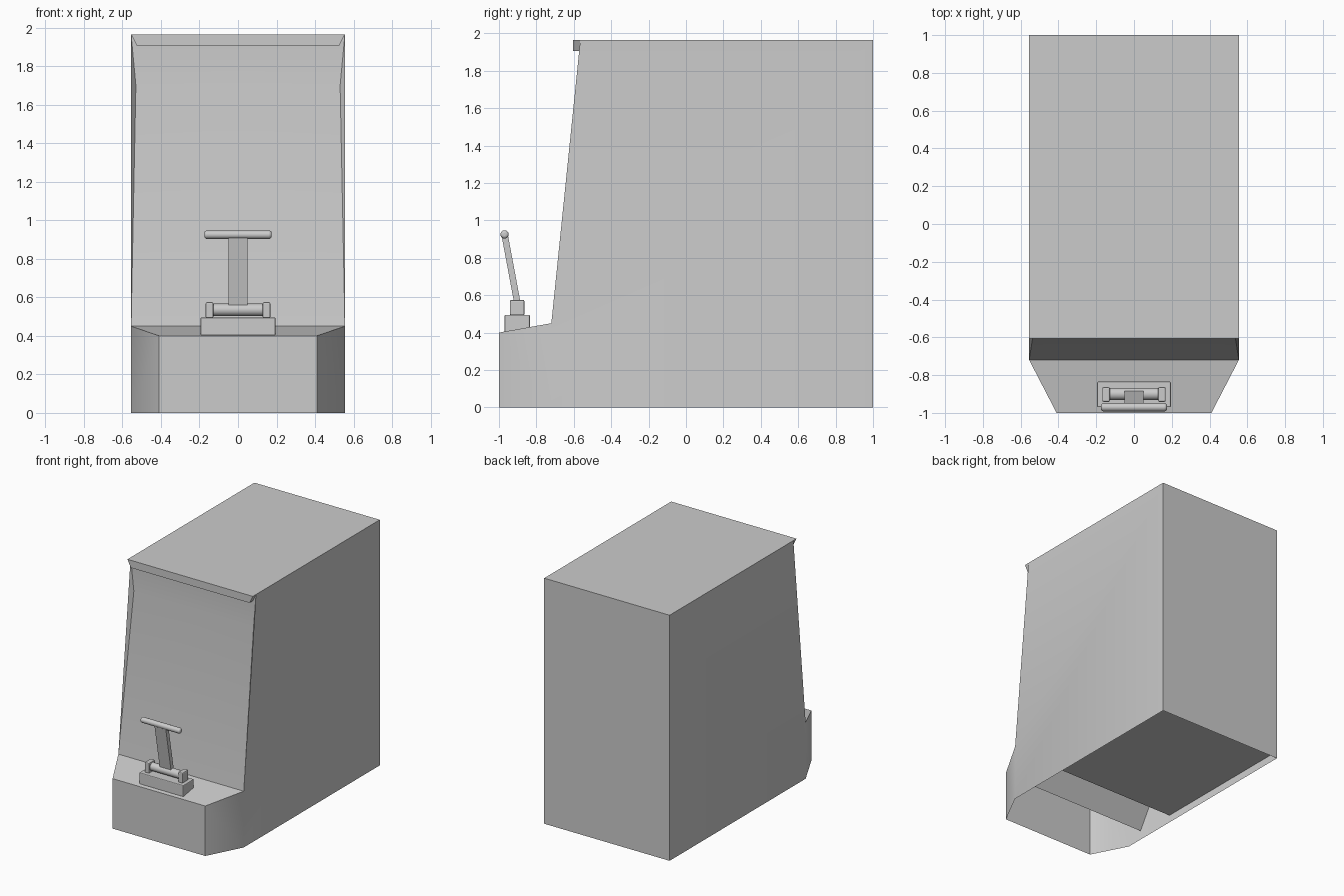
import bpy, bmesh, math
from mathutils import Matrix, Vector

if "Cube" in bpy.data.objects:
    bpy.data.objects.remove(bpy.data.objects["Cube"])


def add_object(name, bm, smooth=None, bevel=0, mirror=False):
    me = bpy.data.meshes.new(name)
    bm.to_mesh(me)
    bm.free()
    ob = bpy.data.objects.new(name, me)
    bpy.context.collection.objects.link(ob)
    bpy.ops.object.select_all(action='DESELECT')
    ob.select_set(True)
    bpy.context.view_layer.objects.active = ob
    if smooth:
        bpy.ops.object.shade_smooth_by_angle(angle=math.radians(smooth))
    if mirror:
        m = ob.modifiers.new("mirror", 'MIRROR')
        m.use_clip = True
    if bevel:
        b = ob.modifiers.new("bevel", 'BEVEL')
        b.width, b.segments = bevel, 2
    return ob


def half_shell(name, points, faces, smooth=None):
    # right half only; the mirror modifier makes the left half
    bm = bmesh.new()
    v = {k: bm.verts.new(p) for k, p in points.items()}
    for f in faces:
        bm.faces.new([v[k] for k in f.split()])
    bmesh.ops.recalc_face_normals(bm, faces=bm.faces)
    return add_object(name, bm, smooth, mirror=True)


def box(name, lo, hi, bevel=0, tilt=0):
    lo, hi = Vector(lo), Vector(hi)
    bm = bmesh.new()
    bmesh.ops.create_cube(bm, size=1, matrix=Matrix.Translation((lo + hi) / 2)
                          @ Matrix.Rotation(tilt, 4, 'X')
                          @ Matrix.Diagonal((*(hi - lo), 1)))
    return add_object(name, bm, bevel=bevel)


def rod(name, y, z, r, half, bevel=0):
    bm = bmesh.new()
    bmesh.ops.create_cone(bm, cap_ends=True, segments=20, radius1=r, radius2=r, depth=2 * half,
                          matrix=Matrix.Translation((0, y, z)) @ Matrix.Rotation(math.pi / 2, 4, 'Y'))
    ob = add_object(name, bm, 40)
    if bevel:
        b = ob.modifiers.new("rounded_ends", 'BEVEL')
        b.width, b.segments = bevel, 4
    return ob


W, TOP = 0.555, 1.965

# cabinet shell with chamfered base, sloping deck and recessed front panel
half_shell("cabinet", {
    "b0": (0, 1, 0), "b1": (W, 1, 0), "b2": (W, 1, TOP), "b3": (0, 1, TOP),
    "t1": (W, -.565, TOP), "t0": (0, -.565, TOP),
    "s1": (W, -.72, .45), "s0": (0, -.72, .45), "s2": (W, -.72, 0),
    "f0": (0, -1, 0), "f1": (.41, -1, 0), "f2": (.41, -1, .4), "f3": (0, -1, .4),
    "m1": (.53, -.56, 1.7), "m0": (0, -.56, 1.7),
}, ["b0 b1 b2 b3", "b3 b2 t1 t0", "b1 s2 s1 t1 b2", "s2 f1 f2 s1", "f1 f0 f3 f2",
    "f2 f3 s0 s1", "s1 s0 m0 m1", "m1 m0 t0 t1", "s1 m1 t1"], smooth=30)

# overhanging lip along the top front edge
half_shell("top_lip", {
    "a0": (0, -.605, TOP), "a1": (W, -.605, TOP), "a2": (.525, -.605, 1.905), "a3": (0, -.605, 1.905),
    "c0": (0, -.563, TOP), "c1": (W, -.563, TOP), "c2": (.525, -.563, 1.905), "c3": (0, -.563, 1.905),
}, ["a0 a1 a2 a3", "a1 c1 c2 a2", "a2 c2 c3 a3", "a0 c0 c1 a1", "c0 c3 c2 c1"])

# raised floor and slanted inner panel, seen from below
half_shell("floor", {"a": (0, 1, .06), "b": (W, 1, .06), "c": (W, -.25, .06), "d": (0, -.25, .06)},
           ["a b c d"])
half_shell("inner_panel", {"a": (0, -.58, .07), "b": (.55, -.58, .07),
                           "c": (.55, -.42, .33), "d": (0, -.42, .33)}, ["a b c d"])

# lever mount
box("lever_base", (-.195, -.97, .40), (.195, -.835, .495), .006)
for side, name in ((-1, "left"), (1, "right")):
    x = side * .148
    box(name + "_bracket", (x - .02, -.942, .49), (x + .02, -.864, .575), .008)
rod("axle", -.90, .535, .032, .135)

# lever and grip
a, b = Vector((0, -.90, .55)), Vector((0, -.97, .925))
d, mid = b - a, (a + b) / 2
half = Vector((.05, .017, d.length / 2))
box("lever", mid - half, mid + half, tilt=math.atan2(-d.y, d.z))
rod("grip", -.97, .925, .022, .175, .014)
